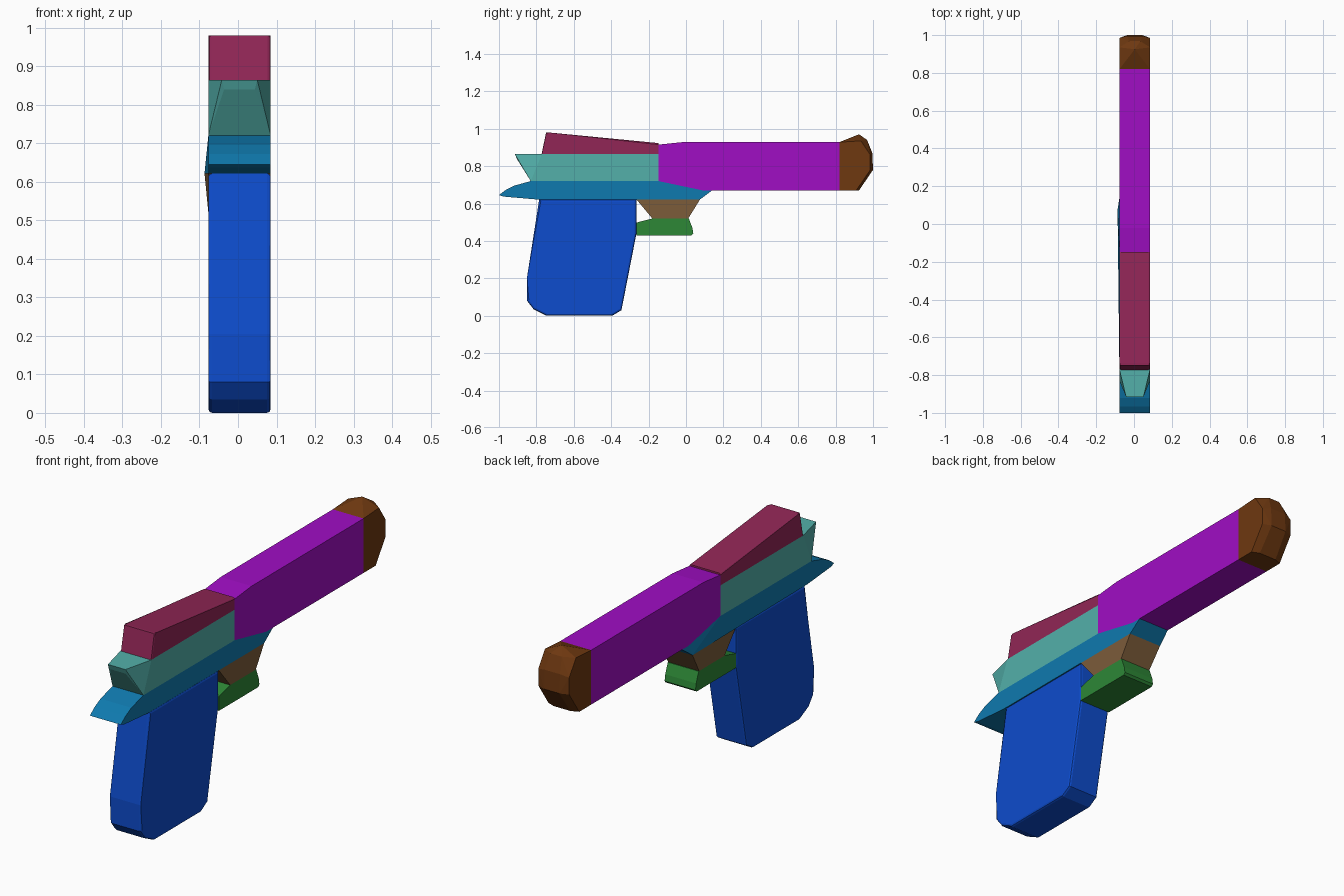
import bpy, bmesh

cube = bpy.data.objects.get("Cube")
if cube:
    bpy.data.objects.remove(cube, do_unlink=True)

XR, XL = -0.077, 0.085          # the two flat sides of the body
MID, HALF = 0.004, 0.081


def linear(c):
    return c / 12.92 if c <= 0.04045 else ((c + 0.055) / 1.055) ** 2.4


def material(name, r, g, b):
    m = bpy.data.materials.new(name)
    m.use_nodes = True
    col = (*[linear(v / 255) for v in (r, g, b)], 1)
    m.diffuse_color = col
    m.node_tree.nodes["Principled BSDF"].inputs["Base Color"].default_value = col
    return m


def finish(bm, name, mat):
    bmesh.ops.recalc_face_normals(bm, faces=bm.faces)
    me = bpy.data.meshes.new(name)
    bm.to_mesh(me)
    bm.free()
    me.materials.append(mat)
    ob = bpy.data.objects.new(name, me)
    bpy.context.collection.objects.link(ob)
    return ob


def slab(name, mat, profile, bevel=0, pick=None, bulge=None):
    """Side profile (y, z) extruded across x; pick chooses the edges to round,
    bulge is a profile point pushed outward on the -x side."""
    bm = bmesh.new()
    rings = [[bm.verts.new((x, y, z)) for y, z in profile] for x in (XR, XL)]
    bm.faces.new(rings[0])
    bm.faces.new(rings[1][::-1])
    n = len(profile)
    for i in range(n):
        j = (i + 1) % n
        bm.faces.new((rings[0][i], rings[0][j], rings[1][j], rings[1][i]))
    if bulge is not None:
        rings[0][bulge].co.x = -0.087
        bmesh.ops.triangulate(bm, faces=[f for f in bm.faces if len(f.verts) > 4])
    if bevel:
        edges = [e for e in bm.edges if all(pick(v.co) for v in e.verts)
                 and abs(e.verts[0].co.x - e.verts[1].co.x) < 0.01]
        bmesh.ops.bevel(bm, geom=edges, offset=bevel, segments=2,
                        profile=0.5, affect='EDGES')
    return finish(bm, name, mat)


def hull(name, mat, points):
    """Convex block from (half width, y, z) points mirrored across the middle."""
    bm = bmesh.new()
    for w, y, z in points:
        for s in ((-1, 1) if w else (1,)):
            bm.verts.new((MID + s * w, y, z))
    res = bmesh.ops.convex_hull(bm, input=bm.verts)
    loose = [v for v in bm.verts if not v.link_faces]
    bmesh.ops.delete(bm, geom=loose, context='VERTS')
    bmesh.ops.dissolve_limit(bm, angle_limit=0.02, verts=bm.verts, edges=bm.edges)
    return finish(bm, name, mat)


purple = material("purple", 160, 14, 196)
maroon = material("maroon", 145, 38, 86)
teal = material("teal", 83, 176, 170)
sky = material("mid blue", 15, 122, 175)
blue = material("deep blue", 13, 76, 205)
brown = material("dark brown", 110, 56, 16)
tan = material("tan brown", 124, 92, 58)
green = material("green", 45, 135, 54)

# Barrel
slab("barrel", purple, [(-0.147, 0.72), (0.09, 0.67), (0.82, 0.67), (0.82, 0.928),
                        (-0.02, 0.928), (-0.147, 0.915)])

# Muzzle tip with a ridged, rounded-off end
hull("muzzle", brown, [
    (HALF, 0.82, 0.67), (HALF, 0.82, 0.928), (HALF, 0.91, 0.67),
    (HALF, 0.935, 0.935), (HALF, 0.985, 0.86), (HALF, 0.985, 0.78),
    (0.045, 0.925, 0.67), (0, 0.925, 0.97), (0.03, 0.968, 0.94),
    (0.04, 0.996, 0.87), (0.04, 1.0, 0.78)])

# Sloping top cover
slab("top_cover", maroon, [(-0.772, 0.865), (-0.147, 0.865), (-0.147, 0.923),
                           (-0.735, 0.98), (-0.748, 0.98)],
     0.008, lambda c: c.z > 0.9 or c.y < -0.7)

# Receiver, narrowing toward its rear
hull("receiver", teal, [
    (HALF, -0.147, 0.72), (HALF, -0.147, 0.865), (HALF, -0.83, 0.72),
    (HALF, -0.77, 0.865), (0.046, -0.915, 0.865), (0.04, -0.905, 0.84)])

# Lower frame with the rear hook
slab("lower_frame", sky, [(-1.0, 0.645), (-0.975, 0.637), (-0.80, 0.622), (0.075, 0.622),
                          (0.14, 0.67), (0.09, 0.67), (-0.147, 0.72), (-0.83, 0.72),
                          (-0.92, 0.695), (-0.965, 0.672)], bulge=3)

# Grip
slab("grip", blue, [(-0.785, 0.622), (-0.85, 0.205), (-0.85, 0.08), (-0.815, 0.035),
                    (-0.745, 0.0), (-0.395, 0.0), (-0.345, 0.03), (-0.265, 0.44),
                    (-0.265, 0.622)], 0.01, lambda c: True)

# Trigger block and the guard below it
slab("trigger_block", tan, [(-0.265, 0.622), (-0.18, 0.52), (0.012, 0.52),
                            (0.075, 0.622)], bulge=3)
slab("trigger_guard", green, [(-0.265, 0.43), (0.03, 0.43), (0.039, 0.44), (0.034, 0.47),
                              (0.015, 0.52), (-0.18, 0.52), (-0.265, 0.498)])
